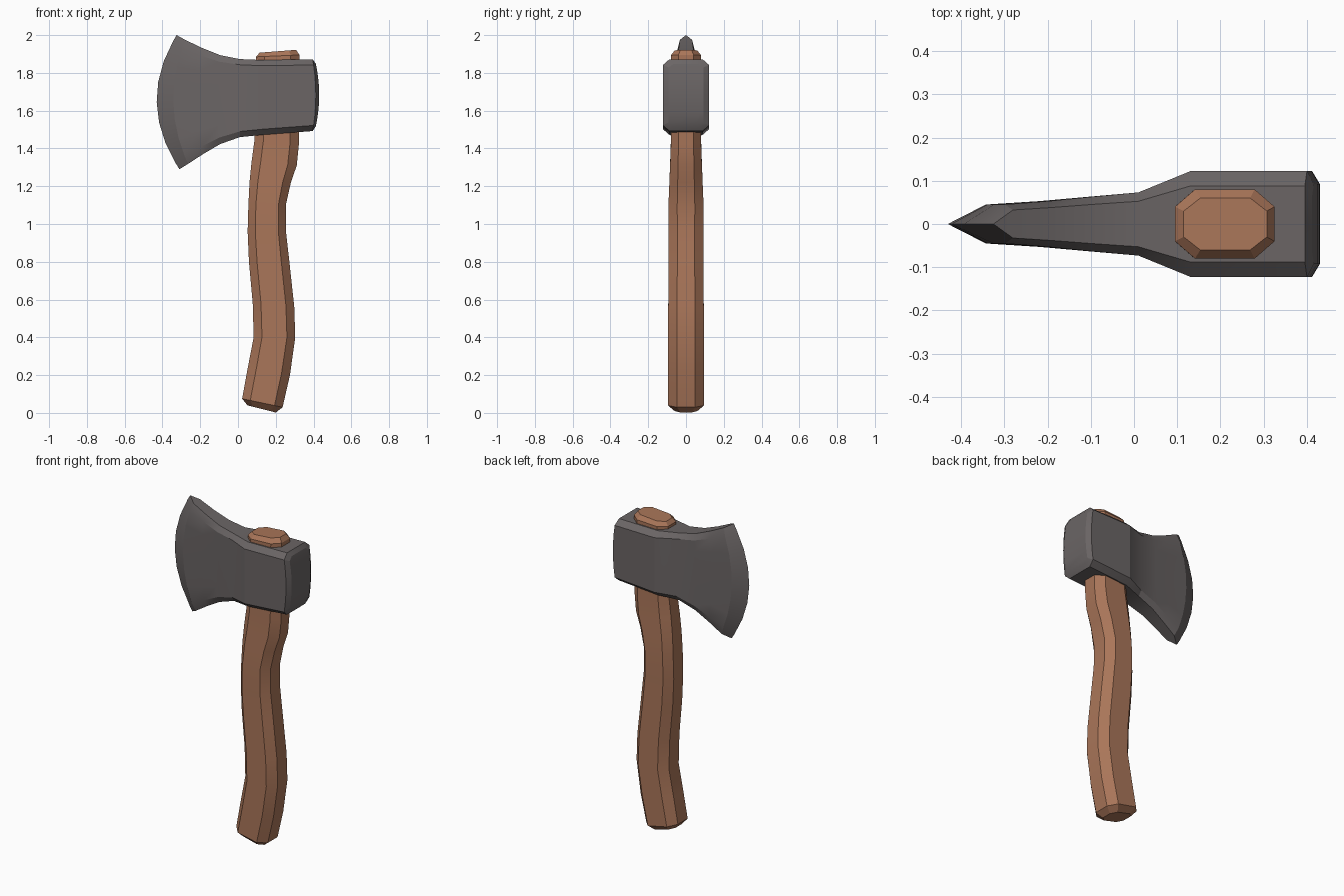
import bpy, bmesh

if "Cube" in bpy.data.objects:
    bpy.data.objects.remove(bpy.data.objects["Cube"])


def material(name, rgb):
    m = bpy.data.materials.new(name)
    m.diffuse_color = (*rgb, 1)
    m.use_nodes = True
    m.node_tree.nodes["Principled BSDF"].inputs["Base Color"].default_value = m.diffuse_color
    return m


def loft(name, rings, mat, angle):
    """Skin a list of equal-length closed rings and cap both ends."""
    bm = bmesh.new()
    vs = [[bm.verts.new(p) for p in r] for r in rings]
    n = len(vs[0])
    for a, b in zip(vs, vs[1:]):
        for i in range(n):
            j = (i + 1) % n
            bm.faces.new((a[i], a[j], b[j], b[i]))
    bm.faces.new(vs[0])
    bm.faces.new(vs[-1])
    bmesh.ops.remove_doubles(bm, verts=bm.verts, dist=0.0005)
    bmesh.ops.recalc_face_normals(bm, faces=bm.faces)
    me = bpy.data.meshes.new(name)
    bm.to_mesh(me)
    bm.free()
    me.materials.append(mat)
    ob = bpy.data.objects.new(name, me)
    bpy.context.collection.objects.link(ob)
    bpy.ops.object.select_all(action='DESELECT')
    ob.select_set(True)
    bpy.context.view_layer.objects.active = ob
    bpy.ops.object.shade_smooth_by_angle(angle=angle)
    return ob


wood = material("warm wood", (0.40, 0.18, 0.10))
steel = material("dark steel", (0.145, 0.13, 0.13))

# Handle: chamfered rectangle lofted upward: left x, left z, right x, right z, half depth
stations = [
    (0.050, 0.040, 0.200, 0.002, 0.060),
    (0.022, 0.075, 0.236, 0.030, 0.095),
    (0.052, 0.240, 0.275, 0.200, 0.095),
    (0.083, 0.400, 0.303, 0.400, 0.095),
    (0.078, 0.580, 0.298, 0.560, 0.094),
    (0.058, 0.800, 0.272, 0.800, 0.092),
    (0.051, 0.960, 0.254, 0.960, 0.092),
    (0.055, 1.100, 0.253, 1.100, 0.093),
    (0.061, 1.220, 0.280, 1.220, 0.088),
    (0.072, 1.330, 0.311, 1.310, 0.084),
    (0.088, 1.450, 0.322, 1.420, 0.080),
    (0.095, 1.885, 0.325, 1.895, 0.080),
    (0.115, 1.907, 0.307, 1.922, 0.060),
]


def handle_ring(xl, zl, xr, zr, d):
    c = 0.2  # chamfer as a share of the width
    outline = [(0, -.5), (c, -1), (1 - c, -1), (1, -.5),
               (1, .5), (1 - c, 1), (c, 1), (0, .5)]
    return [(xl + (xr - xl) * u, d * v, zl + (zr - zl) * u) for u, v in outline]


loft("handle", [handle_ring(*s) for s in stations], wood, 0.45)

# Axe head: top x, top z, bottom x, bottom z, half thickness, forward bow, rim chamfer
columns = [
    (-0.325, 2.000, -0.310, 1.290, 0.000, 0.113, 0.030),
    (-0.280, 1.975, -0.265, 1.318, 0.045, 0.070, 0.050),
    (-0.190, 1.932, -0.185, 1.370, 0.053, 0.030, 0.040),
    (-0.095, 1.894, -0.095, 1.423, 0.063, 0.010, 0.035),
    (0.010, 1.873, 0.010, 1.460, 0.073, 0.000, 0.030),
    (0.130, 1.868, 0.130, 1.472, 0.122, 0.000, 0.030),
    (0.395, 1.872, 0.395, 1.492, 0.122, -0.017, 0.030),
    (0.412, 1.848, 0.412, 1.518, 0.092, -0.018, 0.020),
]


def head_ring(xt, zt, xb, zb, y, bow, ch):
    c = ch / (zt - zb)
    levels = [0, c] + [c + (1 - 2 * c) * k / 6 for k in range(1, 6)] + [1 - c, 1]
    side = []
    for v in levels:
        x = xt + (xb - xt) * v - bow * (1 - (2 * v - 1) ** 2)
        z = zt + (zb - zt) * v
        side.append((x, y * (0.72 if v in (0, 1) else 1), z))
    return side + [(x, -yy, z) for x, yy, z in reversed(side)]


# The first ring collapses to the cutting edge, so cap only the poll
rings = [head_ring(*c) for c in columns]
bm_head = bmesh.new()
grid = []
n = len(rings[0])
for k, r in enumerate(rings):
    if k == 0:
        edge = [bm_head.verts.new(p) for p in r[:n // 2]]
        grid.append(edge + edge[::-1])
    else:
        grid.append([bm_head.verts.new(p) for p in r])
for a, b in zip(grid, grid[1:]):
    for i in range(n):
        j = (i + 1) % n
        loop = list(dict.fromkeys((a[i], a[j], b[j], b[i])))
        bm_head.faces.new(loop)
# Poll cap as strips across the bowed back
for i in range(n // 2 - 1):
    r = grid[-1]
    bm_head.faces.new((r[i], r[i + 1], r[n - 2 - i], r[n - 1 - i]))
bmesh.ops.recalc_face_normals(bm_head, faces=bm_head.faces)
mesh = bpy.data.meshes.new("axe_head")
bm_head.to_mesh(mesh)
bm_head.free()
mesh.materials.append(steel)
head = bpy.data.objects.new("axe_head", mesh)
bpy.context.collection.objects.link(head)
bpy.ops.object.select_all(action='DESELECT')
head.select_set(True)
bpy.context.view_layer.objects.active = head
bpy.ops.object.shade_smooth_by_angle(angle=0.35)
